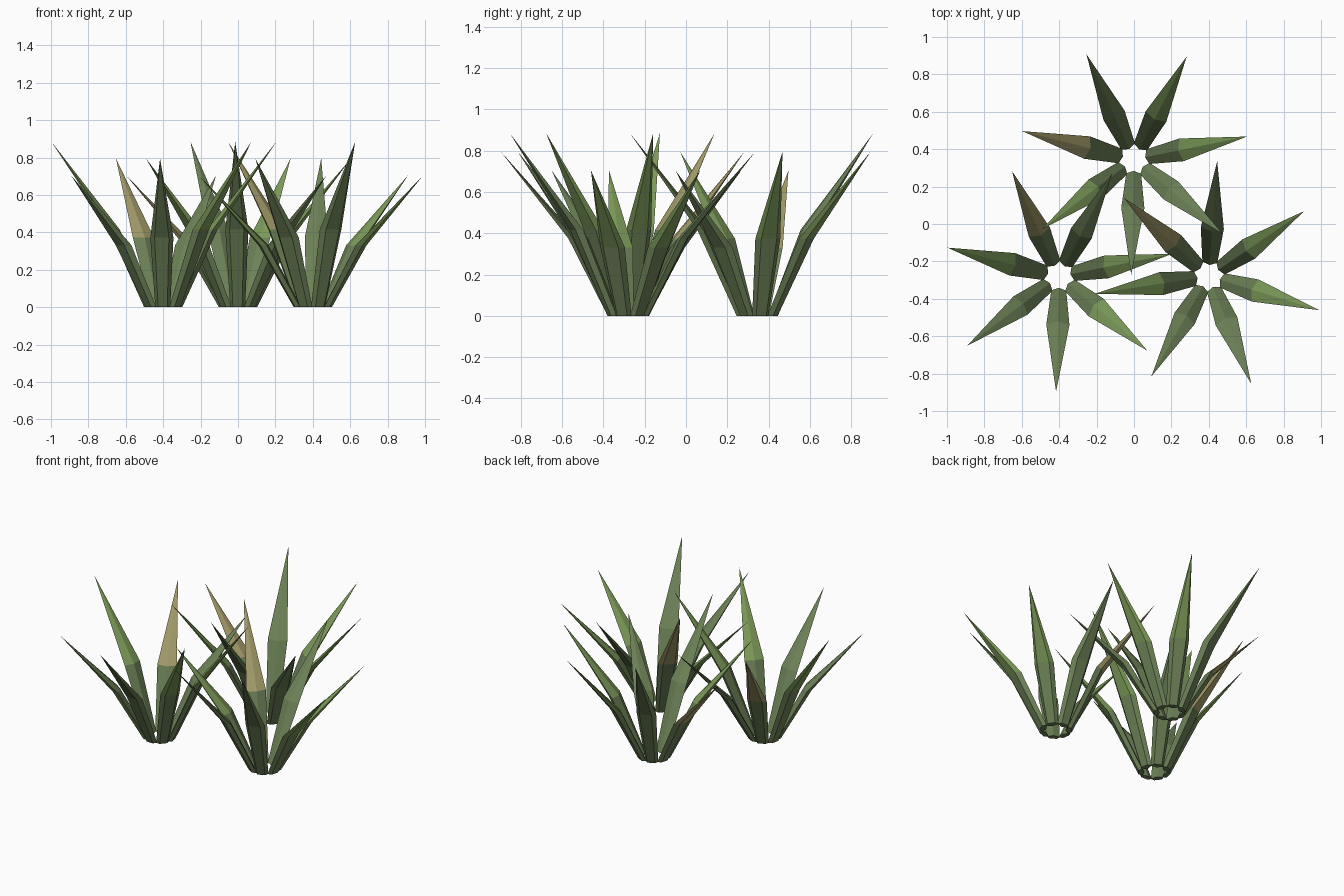
import bpy, bmesh
from math import sin, cos, pi, radians

if "Cube" in bpy.data.objects:
    bpy.data.objects.remove(bpy.data.objects["Cube"])

def material(name, rgb):
    m = bpy.data.materials.new(name)
    m.diffuse_color = (*rgb, 1)
    m.use_nodes = True
    m.node_tree.nodes["Principled BSDF"].inputs["Base Color"].default_value = m.diffuse_color
    return m

MATS = [material("leaf_green", (0.15, 0.22, 0.095)),
        material("fresh_tip", (0.20, 0.32, 0.10)),
        material("dry_tip", (0.36, 0.32, 0.14))]
HEIGHTS = (0.705, 0.795, 0.885)
SIDES = 5

def ring(bm, angle, r, z, width, thick):
    """Flattened pentagon lying level, ridge pointing at the plant's centre."""
    verts = []
    for k in range(SIDES):
        a = 2 * pi * k / SIDES
        out, side = r - thick * cos(a), width * sin(a)
        verts.append(bm.verts.new((out * cos(angle) - side * sin(angle),
                                   out * sin(angle) + side * cos(angle), z)))
    return verts

def add_leaf(bm, angle, height, tip_mat):
    base = ring(bm, angle, 0.082, 0, 0.042, 0.021)
    mid = ring(bm, angle, 0.267, 0.47 * height, 0.065, 0.027)
    tip = bm.verts.new((0.617 * cos(angle), 0.617 * sin(angle), height))
    bm.faces.new(base)
    for k in range(SIDES):
        n = (k + 1) % SIDES
        bm.faces.new((base[k], base[n], mid[n], mid[k]))
        bm.faces.new((mid[k], mid[n], tip)).material_index = tip_mat

def add_plant(name, x, y, start, first_height):
    bm = bmesh.new()
    for i in range(7):
        tip_mat = 2 if i == 2 else (1 if i % 3 == 0 else 0)
        add_leaf(bm, radians(start) + 2 * pi * i / 7,
                 HEIGHTS[(first_height + i) % 3], tip_mat)
    bmesh.ops.recalc_face_normals(bm, faces=bm.faces)
    me = bpy.data.meshes.new(name)
    bm.to_mesh(me)
    bm.free()
    for m in MATS:
        me.materials.append(m)
    ob = bpy.data.objects.new(name, me)
    ob.location = (x, y, 0)
    bpy.context.collection.objects.link(ob)

# three spiky plants in a triangle
add_plant("left_plant", -0.4, -0.28, 11.3, 2)
add_plant("right_plant", 0.4, -0.28, 34.4, 0)
add_plant("back_plant", 0, 0.345, 62.9, 1)
